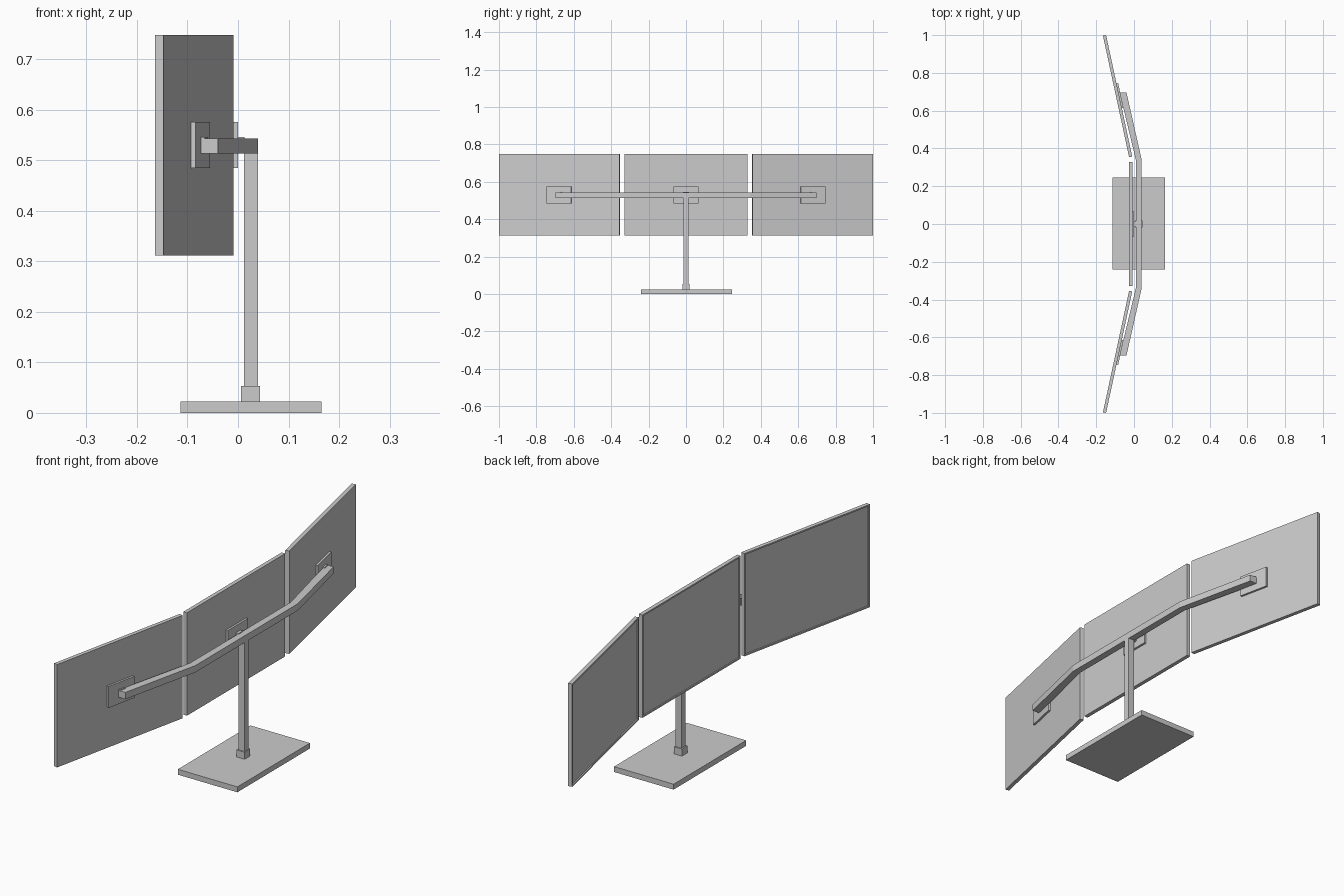
import bpy, bmesh, math
from mathutils import Matrix, Vector

if "Cube" in bpy.data.objects:
    bpy.data.objects.remove(bpy.data.objects["Cube"])

ANGLE = math.radians(12.15)
MID_Z = 0.53


def finish(name, bm, matrix=None):
    if matrix:
        bm.transform(matrix)
    bmesh.ops.recalc_face_normals(bm, faces=bm.faces)
    me = bpy.data.meshes.new(name)
    bm.to_mesh(me)
    bm.free()
    ob = bpy.data.objects.new(name, me)
    bpy.context.collection.objects.link(ob)
    return ob


def box_bm(lo, hi):
    bm = bmesh.new()
    bmesh.ops.create_cube(bm, size=1)
    lo, hi = Vector(lo), Vector(hi)
    for v in bm.verts:
        v.co = Vector((lo[i] + (v.co[i] + 0.5) * (hi[i] - lo[i]) for i in range(3)))
    return bm


def box(name, lo, hi, matrix=None):
    return finish(name, box_bm(lo, hi), matrix)


# Stand: base plate, socket and post
box("base_plate", (-0.114, -0.24, 0), (0.165, 0.246, 0.023))
box("post_socket", (0.006, -0.019, 0.023), (0.044, 0.019, 0.053))
box("post", (0.012, -0.014, 0.023), (0.040, 0.014, 0.52))

# Bent support arm: plan outline extruded upward
half = [(0.040, 0.343), (-0.040, 0.697), (-0.076, 0.697), (0.010, 0.338)]
outline = half + [(x, -y) for x, y in reversed(half)]
bm = bmesh.new()
top = [bm.verts.new((x, y, 0.543)) for x, y in outline]
low = [bm.verts.new((x, y, 0.514)) for x, y in outline]
n = len(outline)
for i in range(n):
    j = (i + 1) % n
    bm.faces.new((top[i], top[j], low[j], low[i]))
for ring in (top, low):
    bm.faces.new((ring[0], ring[1], ring[2], ring[3]))
    bm.faces.new((ring[0], ring[3], ring[4], ring[7]))
    bm.faces.new((ring[4], ring[5], ring[6], ring[7]))
finish("support_arm", bm)


# One monitor: local origin is the centre of its back, screen faces -x
def monitor(label, matrix, neck):
    bm = box_bm((-0.017, -0.329, -0.218), (0, 0.329, 0.218))
    bm.faces.ensure_lookup_table()
    bm.normal_update()
    screen = min(bm.faces, key=lambda f: f.calc_center_median().x)
    bmesh.ops.inset_region(bm, faces=[screen], thickness=0.009)
    ret = bmesh.ops.extrude_face_region(bm, geom=[screen])
    verts = [g for g in ret["geom"] if isinstance(g, bmesh.types.BMVert)]
    bmesh.ops.translate(bm, verts=verts, vec=(0.005, 0, 0))
    if screen.is_valid:
        bmesh.ops.delete(bm, geom=[screen], context='FACES_ONLY')
    finish(label + "_monitor", bm, matrix)
    box(label + "_mount_plate", (0, -0.067, -0.0455), (0.009, 0.067, 0.0455), matrix)
    box(label + "_mount_neck", (0.009, -0.015, -0.016), (neck, 0.015, 0.016), matrix)


monitor("centre", Matrix.Translation((-0.009, 0, MID_Z)), 0.022)
for label, s in (("left", -1), ("right", 1)):
    m = Matrix.Translation((-0.0785, s * 0.6785, MID_Z)) @ Matrix.Rotation(s * ANGLE, 4, 'Z')
    monitor(label, m, 0.016)
